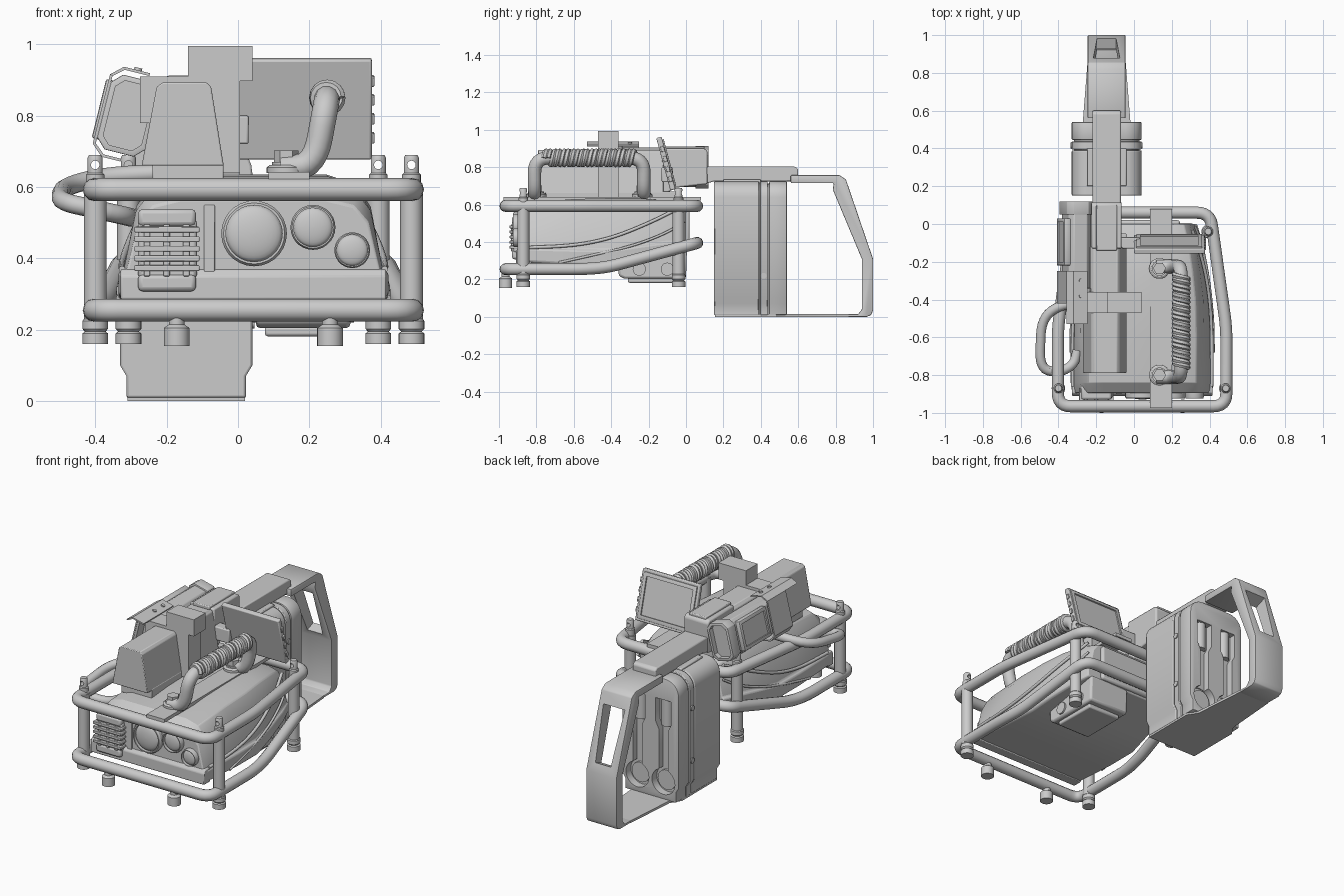
import bpy, bmesh
from math import sin, cos, pi, radians
from mathutils import Vector, Matrix

if "Cube" in bpy.data.objects:
    bpy.data.objects.remove(bpy.data.objects["Cube"])

CX = 0.043   # centre plane of body and cage
BX = -0.145  # centre plane of spine, rear pack and grip


def finish(bm, name, bevel=0.0):
    bmesh.ops.recalc_face_normals(bm, faces=bm.faces)
    me = bpy.data.meshes.new(name)
    bm.to_mesh(me)
    bm.free()
    ob = bpy.data.objects.new(name, me)
    bpy.context.collection.objects.link(ob)
    if bevel:
        m = ob.modifiers.new("bevel", 'BEVEL')
        m.width, m.segments, m.limit_method, m.angle_limit = bevel, 2, 'ANGLE', radians(35)
    return ob


def loft(name, rings, bevel=0.0):
    bm = bmesh.new()
    vs = [[bm.verts.new(p) for p in r] for r in rings]
    n = len(vs[0])
    for a, b in zip(vs, vs[1:]):
        for i in range(n):
            bm.faces.new((a[i], a[(i + 1) % n], b[(i + 1) % n], b[i]))
    bm.faces.new(vs[0])
    bm.faces.new(vs[-1])
    return finish(bm, name, bevel)


def prism(name, pts, axis, a, b, bevel=0.0):
    put = {'x': lambda p, t: (t, p[0], p[1]), 'y': lambda p, t: (p[0], t, p[1]),
           'z': lambda p, t: (p[0], p[1], t)}[axis]
    return loft(name, [[put(p, t) for p in pts] for t in (a, b)], bevel)


def box(name, x0, x1, y0, y1, z0, z1, bevel=0.0):
    return prism(name, [(x0, y0), (x1, y0), (x1, y1), (x0, y1)], 'z', z0, z1, bevel)


def lathe(name, c, prof, axis='z', n=24):
    """prof: (radius, offset) pairs revolved about an axis through c"""
    rot = {'z': Matrix(), 'y': Matrix.Rotation(pi / 2, 4, 'X'), 'x': Matrix.Rotation(pi / 2, 4, 'Y')}[axis]
    return loft(name, [[Vector(c) + rot @ Vector((r * cos(2 * pi * i / n), r * sin(2 * pi * i / n), h))
                        for i in range(n)] for r, h in prof])


def cyl(name, c, r, h, axis='z', n=24):
    return lathe(name, c, [(r, 0), (r, h)], axis, n)


def tube(name, pts, r, fillet=0.06, closed=False, res=4):
    pts = [Vector(p) for p in pts]
    n, out = len(pts), []
    for i, p in enumerate(pts):
        if not closed and i in (0, n - 1) or fillet == 0:
            out.append(p)
            continue
        u, v = pts[i - 1] - p, pts[(i + 1) % n] - p
        a = p + u.normalized() * min(fillet, u.length * .49)
        b = p + v.normalized() * min(fillet, v.length * .49)
        out += [a * (1 - t) ** 2 + p * 2 * t * (1 - t) + b * t * t for t in (0, .17, .33, .5, .67, .83, 1)]
    cu = bpy.data.curves.new(name, 'CURVE')
    cu.dimensions, cu.bevel_depth, cu.bevel_resolution, cu.use_fill_caps = '3D', r, res, True
    s = cu.splines.new('POLY')
    s.points.add(len(out) - 1)
    for sp, p in zip(s.points, out):
        sp.co = (*p, 1)
    s.use_cyclic_u = closed
    tmp = bpy.data.objects.new(name, cu)
    bpy.context.collection.objects.link(tmp)
    me = bpy.data.meshes.new_from_object(tmp.evaluated_get(bpy.context.evaluated_depsgraph_get()))
    bpy.data.objects.remove(tmp)
    ob = bpy.data.objects.new(name, me)
    bpy.context.collection.objects.link(ob)
    return ob


def cut(ob, cutter):
    m = ob.modifiers.new("cut", 'BOOLEAN')
    m.operation, m.object, m.solver = 'DIFFERENCE', cutter, 'EXACT'
    me = bpy.data.meshes.new_from_object(ob.evaluated_get(bpy.context.evaluated_depsgraph_get()))
    ob.modifiers.clear()
    ob.data = me
    bpy.data.objects.remove(cutter)


# Tubular cage
half = [(.446, -.965, .255), (.446, -.55, .255), (.428, -.42, .265), (.36, .06, .395)]
ring = [(CX + x, y, z) for x, y, z in half] + [(CX - x, y, z) for x, y, z in reversed(half)]
tube("cage_lower_ring", ring, .032, .07, True)
tube("cage_upper_ring", [(x, y, .593) for x, y, z in ring], .032, .07, True)
for s in (-1, 1):
    for hx, y in ((.443, -.87), (.35, -.04)):
        x = CX + s * hx
        lathe("cage_post", (x, y, 0), [(.036, .16), (.036, .19), (.029, .195), (.036, .203), (.036, .225), (.032, .23), (.032, .6)])
        eye = lathe("post_eye", (x, y, 0), [(.026, .6), (.026, .635), (.021, .64), (.021, .682), (.017, .69)])
        cut(eye, cyl("eye_cutter", (x, y + .1, .662), .012, .2, 'y', 16))
    lathe("front_foot", (CX + s * .215, -.965, 0), [(.036, .155), (.036, .205), (.022, .215), (.022, .25)])

# Main body: faceted shell lofted front to back
shape = [(.97, 0), (1, .03), (1, .22), (.96, .25), (.87, .76), (.76, .93), (.55, 1)]
rings = []
for y, w, b, t in ((-.895, .37, .295, .565), (-.84, .378, .29, .61), (-.6, .378, .275, .63), (-.4, .372, .27, .635),
                   (-.25, .352, .3, .635), (-.1, .322, .33, .62), (0, .29, .35, .59)):
    h = [(w * x, y, b + (t - b) * z) for x, z in shape]
    rings.append([(CX + x, y, z) for x, y, z in h] + [(CX - x, y, z) for x, y, z in reversed(h)])
loft("body_shell", rings, .006)
prism("front_skirt", [(-.91, .285), (-.91, .35), (-.895, .37), (-.85, .37), (-.85, .285)], 'x', CX - .372, CX + .372, .005)
box("front_divider", -.095, -.065, -.9, -.88, .29, .55, .003)
for s in (-1, 1):  # sweeping side ridges
    tube("side_ridge", [(CX + s * x, y, z) for x, y, z in
                        ((.368, -.86, .37), (.37, -.6, .38), (.36, -.4, .42), (.325, -.2, .5), (.265, -.03, .585))], .009, .15)
    tube("side_lower_ridge", [(CX + s * x, y, z) for x, y, z in
                              ((.378, -.68, .29), (.376, -.5, .33), (.352, -.28, .38), (.315, -.1, .45), (.28, -.01, .51))], .007, .12)
box("rear_panel", CX - .2, CX + .2, -.02, .02, .36, .57, .012)

# Pod under the body
prism("belly_pod", [(-.36, .22), (-.33, .205), (0, .205), (.005, .36), (-.2, .36), (-.36, .29)], 'x', .05, .315, .012)
box("belly_plate", .075, .29, -.31, -.04, .182, .21, .008)
for y in (-.25, -.1):
    cyl("belly_roller", (.04, y, .255), .035, .285, 'x', 20)

# Front lamps
for x, z, r in ((.045, .47, .092), (.21, .487, .063), (.32, .423, .05)):
    lathe("lamp_ring", (x, -.87, z), [(r, 0), (r, .045), (r * .93, .055), (r * .86, .055), (r * .86, .03)], 'y', 28)
    k = r * .86
    lathe("lamp_lens", (x, -.905, z), [(k * cos(a * pi / 14), k * .3 * sin(a * pi / 14)) for a in range(7)] + [(.001, k * .3)], 'y', 28)

# Finned cooling unit: core, end blocks, fins and ribs
box("cooler_core", -.28, -.115, -.925, -.85, .345, .51, .01)
for z in (.308, .49):
    box("cooler_end", -.28, -.118, -.93, -.85, z, z + .048, .012)
for i in range(5):
    z = .365 + i * .027
    box("cooler_fin", -.29, -.108, -.943, -.86, z, z + .016, .003)
for x in (-.255, -.2, -.145):
    box("cooler_rib", x - .009, x + .009, -.935, -.9, .35, .495, .003)

# Top rail and carrying handle
box("top_rail", .085, .2, -.975, .08, .622, .642)
for y in (-.8, -.235):
    lathe("handle_flange", (.135, y, 0), [(.055, .64), (.055, .655), (.045, .662)])
    cyl("handle_bolt", (.135, y, .66), .034, .042, 'z', 6)
    lathe("bolt_washer", (.135, y, 0), [(.04, .66), (.04, .67)])
tube("carry_handle", [(.12, -.81, .652), (.215, -.81, .66), (.25, -.81, .85), (.25, -.225, .85), (.215, -.225, .66), (.12, -.225, .652)], .036, .08)
for d in (0, .022):  # two strands make one wide wrap band
    tube("handle_wrap", [(.25 + .036 * cos(i * pi / 8), -.76 + d + .47 * i / 152, .85 + .036 * sin(i * pi / 8)) for i in range(153)],
         .015, 0, res=1)

# Spine: hood, receiver and rear arm
prism("spine_hood", [(-.27, .66), (-.04, .66), (-.075, .88), (-.088, .893), (-.212, .893), (-.228, .88)], 'y', -.79, -.12, .004)
prism("spine_receiver", [(-.13, .64), (-.06, .69), (.115, .71), (.115, .885), (.1, .9), (-.13, .9)], 'x', -.225, -.065, .008)
box("spine_base", -.24, -.04, -.75, -.05, .6, .67, .005)
box("spine_cap", -.2, -.09, -.14, .1, .89, .912, .005)
prism("rear_arm", [(.1, .71), (.15, .725), (.6, .725), (.6, .79), (.585, .803), (.1, .803)], 'x', -.22, -.07, .006)

# Stepped bracket over the spine
box("bracket_head", -.14, .04, -.47, -.36, .897, .995)
box("bracket_stem", -.14, .005, -.47, -.36, .64, .9)
box("bracket_arm", -.275, -.13, -.47, -.36, .78, .91)

# Tilted display on the right, facing the rear
disp = [box("display_body", 0, .375, -.017, .012, -.145, .145, .006),
        box("display_bezel", .012, .36, .01, .02, -.13, .13, .003)]
cut(disp[1], box("bezel_cutter", .035, .338, -.1, .1, -.108, .108))
disp += [box("display_button", .37, .382, -.01, .01, -.1 + i * .055, -.07 + i * .055, .003) for i in range(4)]
for ob in disp:
    ob.data.transform(Matrix.Translation((0, -.105, .82)) @ Matrix.Rotation(radians(15), 4, 'X'))
box("display_mount", -.08, .03, -.13, -.07, .72, .8, .006)

# Octagonal viewfinder on the left, rolled sideways
def octa(w, h, c):
    return [(w - c, -h), (w, c - h), (w, h - c), (w - c, h), (c - w, h), (-w, h - c), (-w, c - h), (c - w, -h)]

finder = [prism("finder_body", octa(.06, .1, .025), 'y', -.36, .09, .004)]
for y0, y1 in ((-.42, -.34), (.05, .12)):
    rim = prism("finder_rim", octa(.07, .108, .028), 'y', y0, y1, .003)
    cut(rim, prism("rim_cutter", octa(.055, .093, .022), 'y', -1, 1))
    finder.append(rim)
hood = [(.03, .13), (-.045, .13), (-.078, .1), (-.078, -.1), (-.045, -.13), (.01, -.13)]
inner = [(.01, -.122), (-.041, -.122), (-.07, -.097), (-.07, .097), (-.041, .122), (.03, .122)]
finder.append(prism("finder_hood", hood + inner, 'y', -.42, -.25))
finder.append(prism("finder_visor", hood[:2] + [(-.078, .1), (-.07, .097)] + inner[4:], 'y', -.53, -.42))
side = box("finder_side_panel", -.085, -.05, -.22, .03, -.085, .085, .006)
cut(side, box("panel_cutter", -.1, -.076, -.2, .01, -.065, .065))
finder.append(side)
finder += [cyl("hood_screw", (-.005, y, .125), .011, .012, 'z', 12) for y in (-.38, -.3)]
for ob in finder:
    ob.data.transform(Matrix.Translation((-.307, 0, .8)) @ Matrix.Rotation(radians(14), 4, 'Y'))
box("finder_mount", -.29, -.2, -.2, .08, .72, .84, .006)

# Cable looping out on the left
tube("side_cable", [(.005, -.42, .645), (-.1, -.42, .645), (-.38, -.42, .63), (-.49, -.5, .6), (-.5, -.76, .56), (-.41, -.79, .54),
                    (-.32, -.75, .52), (-.3, -.67, .515)], .026, .09)

# Rear power pack: layered slabs with round shoulders and a tapered foot
def pack(g, z0):
    r = .085
    side = [(.167 - g, z0), (.167 - g, .07), (.185 - g, .1)]
    side += [(.185 - g - r + r * cos(a * pi / 12), .725 - g - r + r * sin(a * pi / 12)) for a in range(7)]
    return [(BX + x, z) for x, z in side] + [(BX - x, z) for x, z in reversed(side)]

prism("pack_body", pack(0, .01), 'y', .15, .39, .006)
prism("pack_gasket", pack(.012, .015), 'y', .385, .47)
prism("pack_mount", pack(0, .01), 'y', .395, .437, .004)
cell = prism("pack_cells", pack(0, .01), 'y', .445, .54, .006)
for s in (-1, 1):
    x = BX + s * .085
    cut(cell, cyl("cap_cutter", (x, .7, .115), .075, .205, 'y', 28))
    cut(cell, prism("channel_cutter", [(x - .03, .15), (x + .03, .15), (x + .03, .42), (x + .05, .46), (x + .05, .6), (x - .05, .6),
                                       (x - .05, .46), (x - .03, .42)], 'y', .5, .7))
    cyl("pack_cap", (x, .51, .115), .058, .04, 'y', 28)
    cyl("pack_column", (x, .5, .44), .032, .17)
    for z in (.22, .53):
        cyl("pack_screw", (BX + s * .187 - .004, .415, z), .016, .008, 'x', 14)
box("pack_top_clip", -.25, -.04, .2, .4, .71, .735, .005)

# Rear grip frame with slotted upright
grip = prism("grip_frame", [(.56, .715), (.79, .715), (.785, .68), (.94, .31), (.94, .04), (.92, .014), (.86, .014), (.86, 0),
                            (.965, 0), (.99, .01), (1, .035), (1, .31), (.855, .735), (.82, .758), (.56, .758)], 'x', -.245, -.045, .005)
slot = prism("slot_cutter", [(BX - .05, -.17), (BX + .05, -.17), (BX + .07, .15), (BX - .07, .15)], 'y', -.2, .2)
slot.data.transform(Matrix.Translation((0, .895, .51)) @ Matrix.Rotation(radians(21), 4, 'X'))
cut(grip, slot)
plate = [(.165, .155), (.165, .48), (.126, .54), (.1, .87)]
prism("base_plate", [(BX + x, y) for x, y in plate] + [(BX - x, y) for x, y in reversed(plate)], 'z', 0, .014)

# Smooth rounded faces, keep hard edges
for ob in bpy.context.scene.objects:
    ob.select_set(True)
    bpy.context.view_layer.objects.active = ob
bpy.ops.object.shade_smooth_by_angle(angle=radians(32))
